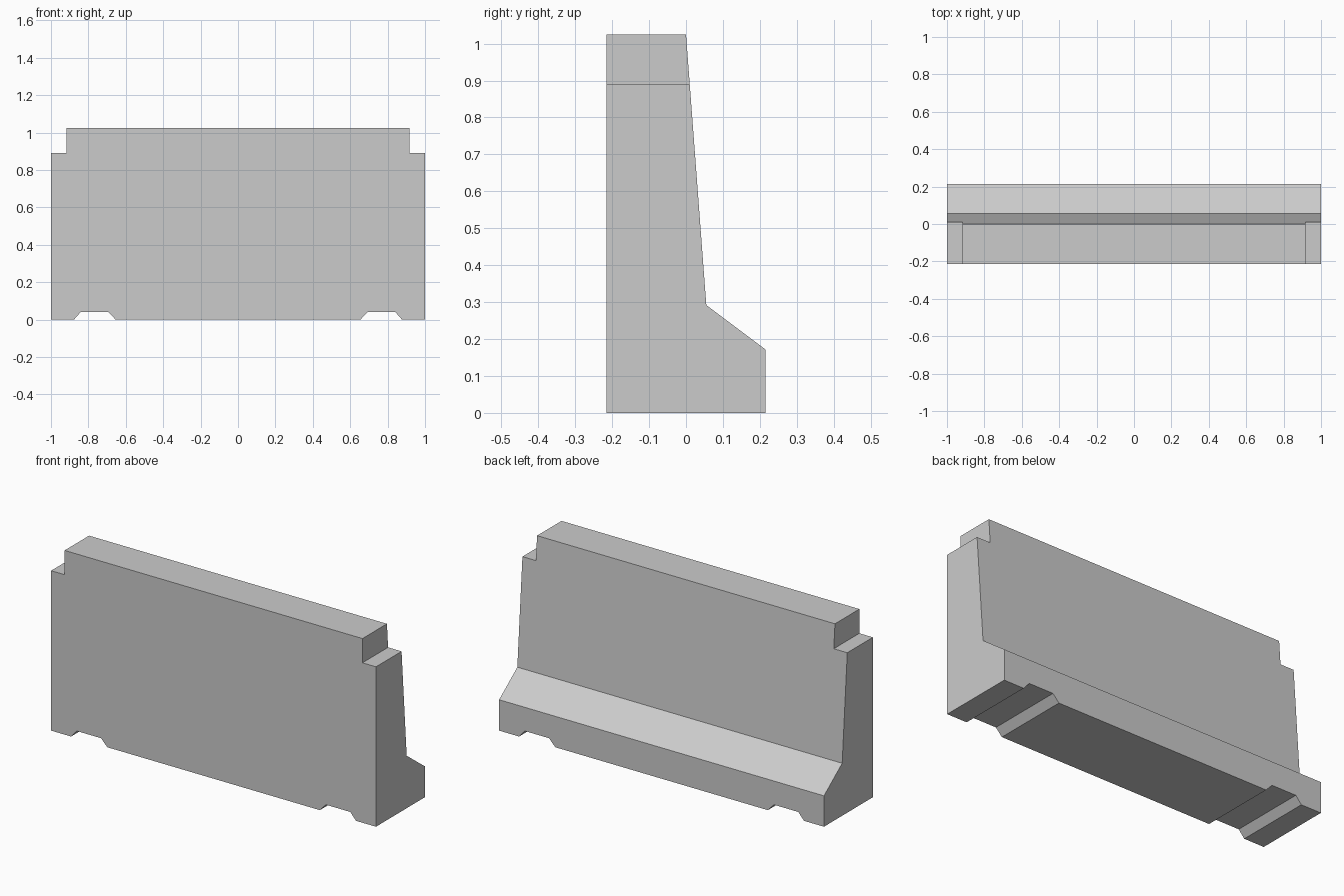
import bpy, bmesh

if "Cube" in bpy.data.objects:
    bpy.data.objects.remove(bpy.data.objects["Cube"])


def prism(name, points, to_3d, lo, hi):
    """Extrude a 2D outline from lo to hi along the axis chosen by to_3d."""
    bm = bmesh.new()
    a = [bm.verts.new(to_3d(p, lo)) for p in points]
    b = [bm.verts.new(to_3d(p, hi)) for p in points]
    bm.faces.new(a)
    bm.faces.new(b[::-1])
    n = len(points)
    for i in range(n):
        j = (i + 1) % n
        bm.faces.new((a[i], b[i], b[j], a[j]))
    bmesh.ops.recalc_face_normals(bm, faces=bm.faces)
    mesh = bpy.data.meshes.new(name)
    bm.to_mesh(mesh)
    bm.free()
    obj = bpy.data.objects.new(name, mesh)
    bpy.context.collection.objects.link(obj)
    return obj


def along_x(p, d):
    return (d, p[0], p[1])


def along_y(p, d):
    return (p[0], d, p[1])


# Barrier body: side profile (y, z) extruded along the length
profile = [(-0.215, 0), (0.215, 0), (0.215, 0.172),
           (0.055, 0.292), (0, 1.025), (-0.215, 1.025)]
barrier = prism("barrier", profile, along_x, -1, 1)

# Cut outlines (x, z): stepped top corner and sloped-sided foot groove
corner = [(0.917, 0.89), (1.1, 0.89), (1.1, 1.2), (0.917, 1.2)]
groove = [(0.617, -0.04), (0.692, 0.04), (0.842, 0.04), (0.912, -0.04)]

cutters = []
for side in (-1, 1):
    for label, outline in (("corner_cutter", corner), ("groove_cutter", groove)):
        points = [(side * x, z) for x, z in outline]
        cutter = prism(label, points, along_y, -0.4, 0.4)
        cutter.hide_render = True
        cutters.append(cutter)
        mod = barrier.modifiers.new(label, 'BOOLEAN')
        mod.operation = 'DIFFERENCE'
        mod.solver = 'EXACT'
        mod.object = cutter

# Bake the cuts and remove the cutters
bpy.context.view_layer.objects.active = barrier
barrier.select_set(True)
for mod in list(barrier.modifiers):
    bpy.ops.object.modifier_apply(modifier=mod.name)
for cutter in cutters:
    bpy.data.objects.remove(cutter)
